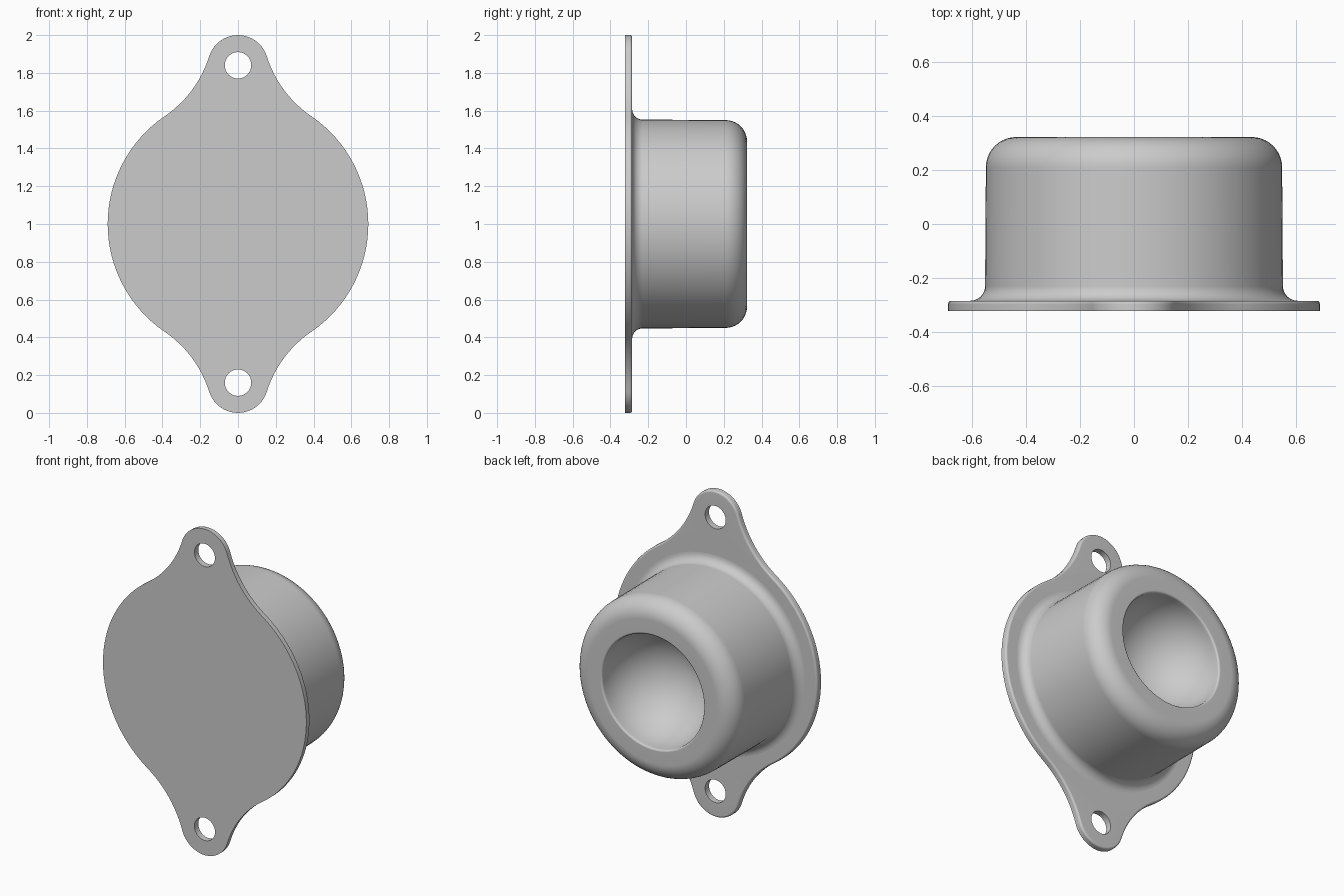
import bpy, bmesh
from math import radians, cos, sin, atan2, sqrt, pi
from mathutils import Vector

old = bpy.data.objects.get("Cube")
if old:
    bpy.data.objects.remove(old, do_unlink=True)

MID_Z = 1.0
FRONT, PLATE_BACK, BACK = -0.323, -0.285, 0.323

metal = bpy.data.materials.new("light grey metal")
metal.use_nodes = True
GREY = (0.6, 0.6, 0.6, 1)
metal.diffuse_color = GREY
metal.node_tree.nodes["Principled BSDF"].inputs["Base Color"].default_value = GREY


def arc(cx, cy, r, a0, a1, n):
    """Points on an arc, both ends included."""
    return [(cx + r * cos(a0 + (a1 - a0) * i / n),
             cy + r * sin(a0 + (a1 - a0) * i / n)) for i in range(n + 1)]


def finish(bm, name):
    bmesh.ops.recalc_face_normals(bm, faces=bm.faces)
    mesh = bpy.data.meshes.new(name)
    bm.to_mesh(mesh)
    bm.free()
    mesh.materials.append(metal)
    obj = bpy.data.objects.new(name, mesh)
    bpy.context.collection.objects.link(obj)
    bpy.ops.object.select_all(action='DESELECT')
    obj.select_set(True)
    bpy.context.view_layer.objects.active = obj
    bpy.ops.object.shade_smooth_by_angle(angle=radians(35))
    obj.modifiers.new("weighted normals", 'WEIGHTED_NORMAL').keep_sharp = True
    return obj


# Flange outline: disc and lug joined by a tangent concave arc
DISC, LUG, BLEND, LUG_Z = 0.69, 0.16, 0.6, 0.84
d1, d2 = DISC + BLEND, LUG + BLEND
bz = (LUG_Z ** 2 + d1 ** 2 - d2 ** 2) / (2 * LUG_Z)
bx = sqrt(d1 ** 2 - bz ** 2)
disc_end = atan2(bz, bx)
lug_start = atan2(bz - LUG_Z, bx)
quarter = arc(0, 0, DISC, 0, disc_end, 16)
quarter += arc(bx, bz, BLEND, disc_end - pi, lug_start - pi, 12)[1:]
quarter += arc(0, LUG_Z, LUG, lug_start, pi / 2, 10)[1:]
half = quarter + [(-x, z) for x, z in quarter[-2::-1]]
outline = half + [(x, -z) for x, z in half[-2:0:-1]]

# Mounting flange with two bolt holes
bm = bmesh.new()


def loop(points):
    vs = [bm.verts.new((x, FRONT, MID_Z + z)) for x, z in points]
    return [bm.edges.new((vs[i - 1], vs[i])) for i in range(len(vs))]


edges = loop(outline)
for side in (1, -1):
    edges += loop(arc(0, side * LUG_Z, 0.07, 0, 2 * pi, 32)[:-1])
bmesh.ops.triangle_fill(bm, edges=edges, use_beauty=True, normal=(0, -1, 0))
ext = bmesh.ops.extrude_face_region(bm, geom=bm.faces[:], use_keep_orig=True)
moved = [g for g in ext["geom"] if isinstance(g, bmesh.types.BMVert)]
bmesh.ops.translate(bm, verts=moved, vec=(0, PLATE_BACK - FRONT, 0))
bmesh.ops.recalc_face_normals(bm, faces=bm.faces)


def on_back_rim(e):
    if any(v.co.y < PLATE_BACK - 0.001 for v in e.verts):
        return False
    if all(abs(f.normal.y) > 0.5 for f in e.link_faces):
        return False
    c = (e.verts[0].co + e.verts[1].co) / 2
    return all((c - Vector((0, PLATE_BACK, MID_Z + s * LUG_Z))).length > 0.1
               for s in (1, -1))


bmesh.ops.bevel(bm, geom=[e for e in bm.edges if on_back_rim(e)], offset=0.012,
                segments=3, profile=0.5, affect='EDGES')
finish(bm, "mounting_flange")

# Turned housing: base fillet, wall, rounded shoulder, rim, round bowl
BOWL, RIM = 0.345, 0.012
profile = [(0.605, PLATE_BACK - 0.01)]
profile += arc(0.608, -0.23, 0.055, 1.5 * pi, pi, 8)
profile += arc(0.437, BACK - 0.113, 0.113, 0, pi / 2, 10)
profile += arc(BOWL + RIM, BACK - RIM, RIM, pi / 2, pi, 4)
profile += arc(0, BACK - RIM, BOWL, 0, -pi / 2, 20)[1:]
bm = bmesh.new()
vs = [bm.verts.new((max(r, 0), y, MID_Z)) for r, y in profile]
es = [bm.edges.new(pair) for pair in zip(vs, vs[1:])]
bmesh.ops.spin(bm, geom=vs + es, cent=(0, 0, MID_Z), axis=(0, 1, 0),
               angle=2 * pi, steps=64, use_merge=False)
bmesh.ops.remove_doubles(bm, verts=bm.verts, dist=0.0005)
finish(bm, "housing")
